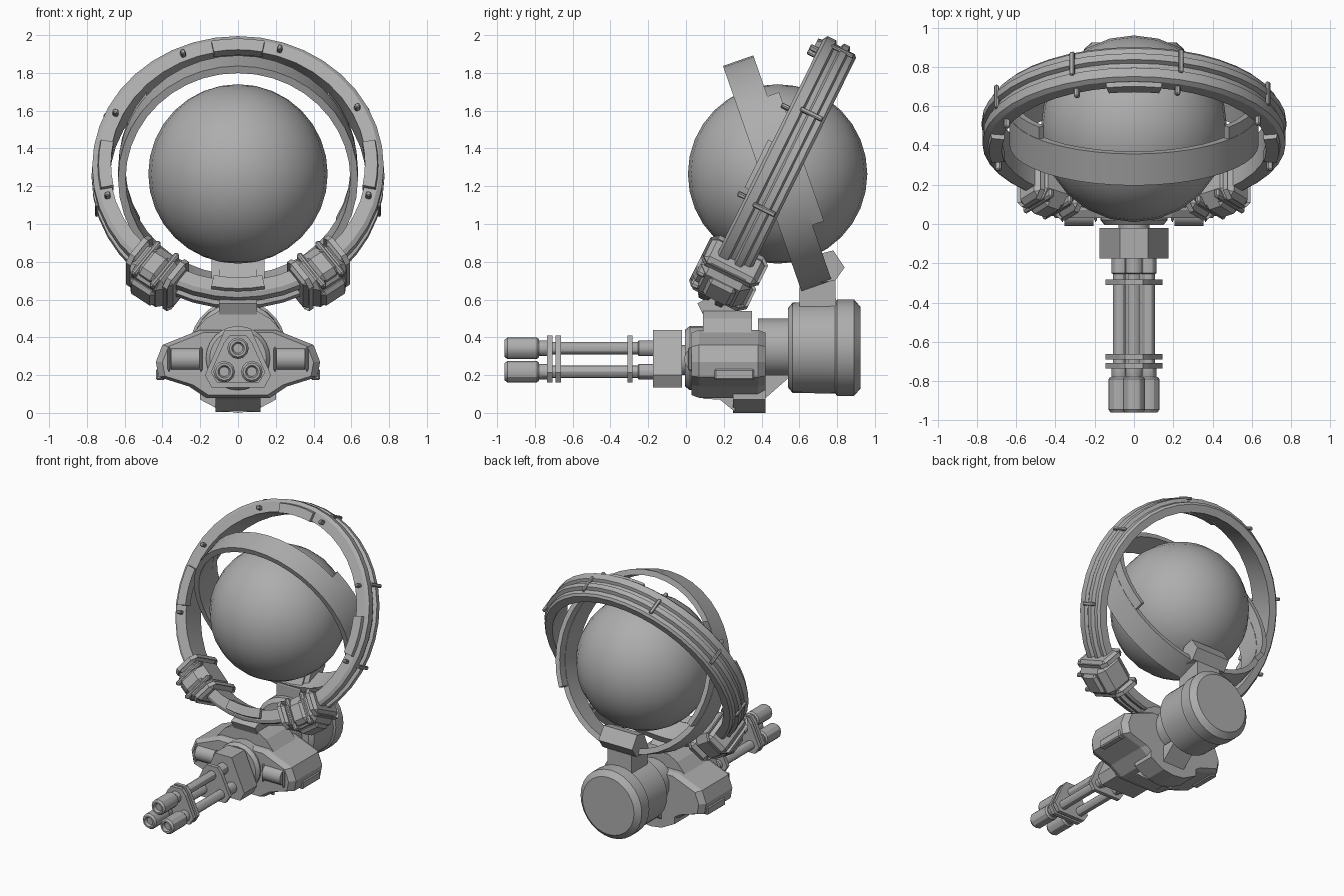
import bpy, bmesh, math
from mathutils import Matrix, Vector

if "Cube" in bpy.data.objects:
    bpy.data.objects.remove(bpy.data.objects["Cube"])

grey = bpy.data.materials.new("metal_grey")
grey.diffuse_color = (0.42, 0.42, 0.42, 1)
grey.use_nodes = True
grey.node_tree.nodes["Principled BSDF"].inputs["Base Color"].default_value = grey.diffuse_color
CENTRE = Vector((0, 0.485, 1.265))
OUTER = Matrix.Translation(CENTRE) @ Matrix.Rotation(math.radians(-26.3), 4, 'X')
INNER = Matrix.Translation(CENTRE) @ Matrix.Rotation(math.radians(19.2), 4, 'X')


def finish(name, bm, matrix=None, angle=30):
    if matrix is not None:
        bm.transform(matrix)
    bmesh.ops.recalc_face_normals(bm, faces=bm.faces)
    me = bpy.data.meshes.new(name)
    bm.to_mesh(me)
    bm.free()
    ob = bpy.data.objects.new(name, me)
    bpy.context.collection.objects.link(ob)
    me.materials.append(grey)
    bpy.ops.object.select_all(action='DESELECT')
    ob.select_set(True)
    bpy.context.view_layer.objects.active = ob
    if angle:
        bpy.ops.object.shade_smooth_by_angle(angle=math.radians(angle))
    return ob


def loft(name, sections, matrix=None, closed=False, angle=30):
    """Skin a list of equal-length point loops."""
    bm = bmesh.new()
    loops = [[bm.verts.new(p) for p in s] for s in sections]
    n = len(loops[0])
    for i in range(len(loops) if closed else len(loops) - 1):
        a, b = loops[i], loops[(i + 1) % len(loops)]
        for j in range(n):
            k = (j + 1) % n
            bm.faces.new((a[j], a[k], b[k], b[j]))
    if not closed:
        bm.faces.new(loops[0])
        bm.faces.new(loops[-1])
    return finish(name, bm, matrix, angle)


def arc(name, profile, start, end, matrix, seg):
    """Sweep a closed (radius, depth) profile; angle 0 is the top."""
    full = end - start >= 360
    secs = []
    for i in range(seg if full else seg + 1):
        t = math.radians(start + (end - start) * i / seg)
        secs.append([(r * math.sin(t), d, r * math.cos(t)) for r, d in profile])
    return loft(name, secs, matrix, full)


def turned(name, pts, x=0, z=0, seg=24, matrix=None):
    """Solid turned about the y direction from (radius, y) points."""
    secs = [[(x + r * math.cos(2 * math.pi * j / seg), y, z + r * math.sin(2 * math.pi * j / seg))
             for j in range(seg)] for r, y in pts]
    return loft(name, secs, matrix)


def prism_y(name, half, y0, y1, inset=0.0, mid=0.25):
    """Mirror a right-hand (x, z) outline and extrude it along y, ends optionally shrunk."""
    out = half + [(-x, z) for x, z in reversed(half) if x > 0]
    steps = [(y0, 0), (y1, 0)] if not inset else [(y0, inset), (y0 + .04, 0), (y1 - .04, 0), (y1, inset)]
    return loft(name, [[(x * (1 - s), y, mid + (z - mid) * (1 - s)) for x, z in out] for y, s in steps], angle=0)


def prism_x(name, outline, w, x=0.0):
    return loft(name, [[(x + s * w, y, z) for y, z in outline] for s in (-1, 1)], angle=0)


def box(name, size, loc, matrix=Matrix(), bevel=0.0):
    bm = bmesh.new()
    bmesh.ops.create_cube(bm, size=1)
    bm.transform(Matrix.Translation(loc) @ Matrix.Diagonal((*size, 1)))
    if bevel:
        bmesh.ops.bevel(bm, geom=bm.edges[:], offset=bevel, segments=1, affect='EDGES')
    return finish(name, bm, matrix, 0)


# Core sphere
bm = bmesh.new()
bmesh.ops.create_uvsphere(bm, u_segments=24, v_segments=16, radius=0.475)
finish("core_sphere", bm, Matrix.Translation(CENTRE), 60)

# Outer ring with grooved rim
arc("outer_ring", [(.68, -.10), (.75, -.10), (.772, -.085), (.772, -.035), (.752, -.025), (.752, 0),
                   (.775, .01), (.775, .045), (.75, .055), (.75, .085), (.735, .1), (.68, .1)],
    0, 360, OUTER, 40)
for i in range(4):
    arc("ring_panel", [(.672, -.125), (.738, -.125), (.745, -.09), (.672, -.06)],
        i * 90 - 11, i * 90 + 11, OUTER, 4)
for a in (-65, -24, 18, 62, 105, 255):
    rot = OUTER @ Matrix.Rotation(math.radians(a), 4, 'Y')
    box("ring_stud", (.025, .05, .03), (0, -.12, .715), rot, .006)
    box("ring_strap", (.025, .13, .02), (0, .02, .773), rot, .005)

# Inner ring with widened flanks
arc("inner_ring", [(.595, -.085), (.635, -.085), (.635, .085), (.595, .085)], 0, 360, INNER, 40)
for s in (1, -1):
    a, b = sorted((s * 50, s * 120))
    arc("inner_ring_flank", [(.598, .07), (.632, .07), (.632, .15), (.598, .15)], a, b, INNER, 8)

# Clamp housings on the outer ring
for s in (1, -1):
    m = OUTER @ Matrix.Rotation(math.radians(180 - s * 36), 4, 'Y')
    box("clamp_body", (.25, .29, .22), (0, -.005, .745), m, .045)
    for k in (1, -1):
        box("clamp_collar", (.05, .34, .20), (k * .12, 0, .725), m, .04)
        box("clamp_bolt_bar", (.03, .05, .24), (k * .06, -.13, .745), m, .01)
    box("clamp_cover", (.13, .31, .17), (0, -.015, .755), m, .03)
    box("clamp_foot", (.16, .16, .06), (0, 0, .85), m, .02)

# Base body and its side ribs
prism_y("base_body", [(.2, .44), (.4, .36), (.435, .27), (.42, .19), (.26, .14), (.17, .08)], .03, .42, .08)
prism_y("top_block", [(.10, .54), (.17, .5), (.24, .42)], .09, .35)
prism_x("ring_support", [(.10, .5), (.06, .58), (.14, .62), (.26, .56), (.32, .5)], .1)
for s in (1, -1):
    box("side_rib", (.05, .21, .06), (s * .41, .255, .203), bevel=.008)
    turned("hinge_roller", [(.06, -.075), (.06, .075)], seg=16,
           matrix=Matrix.Translation((s * .28, .05, .285)) @ Matrix.Rotation(math.pi / 2, 4, 'Z'))
    for k in (1, -1):
        box("hinge_cheek", (.015, .1, .13), (s * .28 + k * .085, .06, .285), bevel=.01)

# Keel under the body
prism_y("keel", [(.2, .14), (.2, .07), (.09, .012), (0, 0)], .25, .42)
prism_x("keel_front", [(.09, .14), (.09, .075), (.18, .07), (.26, .005), (.26, .14)], .12)
prism_x("keel_brace", [(.40, .06), (.56, .2), (.40, .2)], .09)

# Rear drum and neck
turned("drum_neck", [(.155, .38), (.155, .56)], z=.345)
turned("rear_drum", [(.21, .54), (.24, .565), (.242, .79), (.255, .80), (.255, .89), (.215, .925)], z=.345, seg=28)

# Bracket from drum to inner ring
prism_x("bracket_stem", [(.6, .5), (.6, .66), (.68, .80), (.79, .74), (.795, .5)], .1)
prism_x("bracket_head", [(.63, .68), (.70, .84), (.78, .86), (.84, .77), (.79, .7)], .14)
for x in (-.06, 0, .06):
    box("bracket_pin", (.025, .06, .04), (x, .73, .69), bevel=.008)

# Gun mount
turned("gun_socket", [(.15, -.005), (.17, .02), (.17, .1)], z=.29)
turned("gun_shaft", [(.08, -.05), (.08, .03)], z=.28)
prism_y("gun_housing", [(.07, .44), (.175, .2), (.14, .135)], -.175, -.02)
plate = [(.045, .41), (.075, .37), (.145, .215), (.11, .16)]
for y in (-.735, -.69, -.31):
    prism_y("barrel_plate", plate, y, y + .028)

# Three barrels with muzzles
for x, z in ((0, .342), (.073, .218), (-.073, .218)):
    turned("barrel", [(.034, -.8), (.034, -.17)], x, z, 12)
    turned("barrel_collar", [(.034, -.255), (.042, -.25), (.042, -.17)], x, z, 12)
    turned("muzzle_collar", [(.036, -.79), (.042, -.775), (.042, -.735)], x, z, 12)
    turned("muzzle", [(.026, -.94), (.034, -.96), (.046, -.96), (.057, -.945), (.057, -.79), (.048, -.778)],
           x, z, 12)
